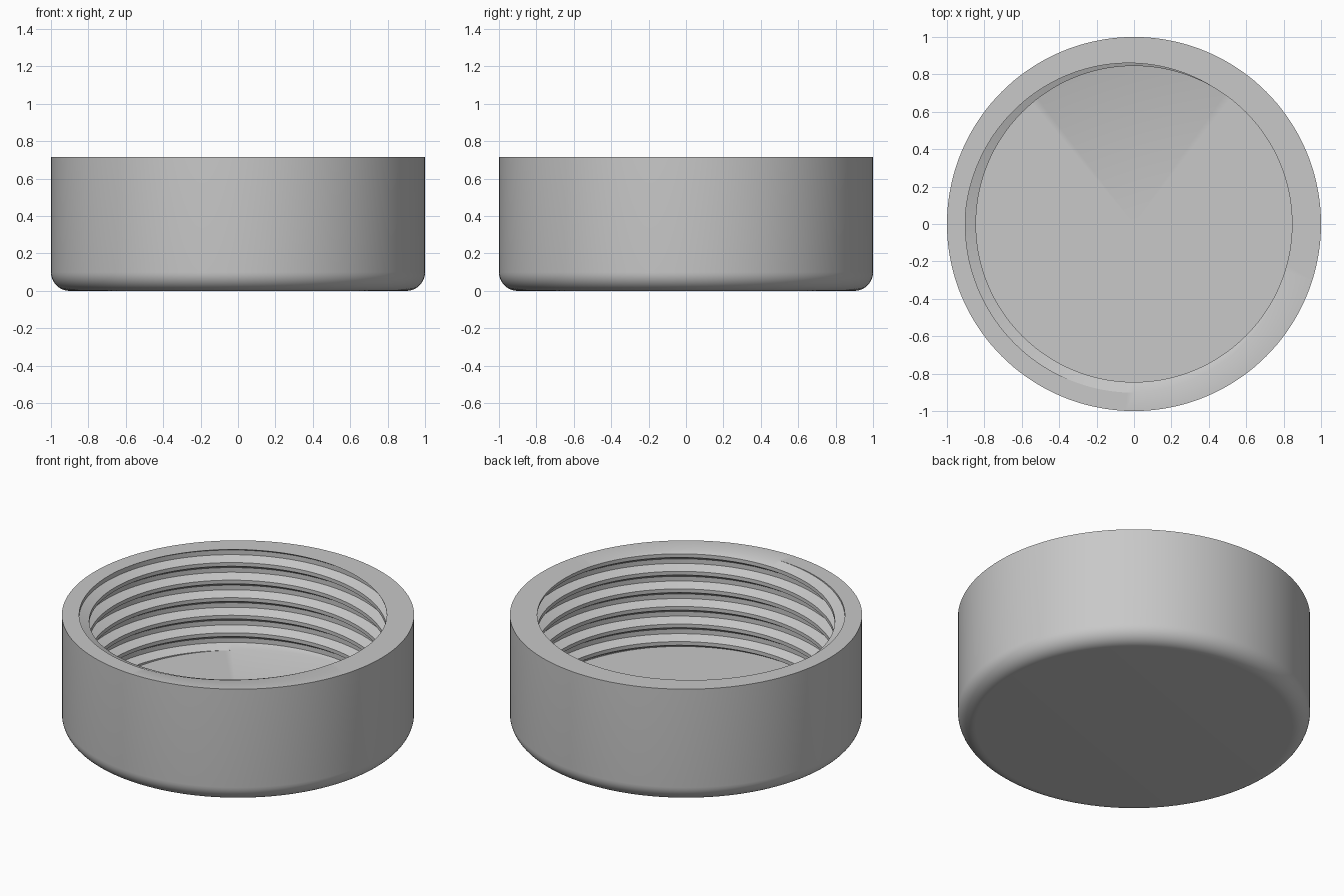
import bpy
import bmesh
from math import sin, cos, radians

if "Cube" in bpy.data.objects:
    bpy.data.objects.remove(bpy.data.objects["Cube"])

HEIGHT, FLOOR, BEVEL = 0.716, 0.10, 0.10
CREST, ROOT = 0.845, 0.902          # thread radii
PITCH, TURNS = 0.11, 7
COLUMNS, BEVEL_STEPS = 144, 10
KNOTS = (60, 175, 270, 345)         # thread phases where the profile bends


def thread_radius(phase):
    """Radius of the trapezoid thread at a phase in degrees."""
    a, b, c, d = KNOTS
    p = phase % 360
    if a < p < b:
        t = (p - a) / (b - a)
    elif b <= p <= c:
        t = 1
    elif c < p < d:
        t = (d - p) / (d - c)
    else:
        t = 0
    return CREST + (ROOT - CREST) * t


def cap_section(angle):
    """(radius, z) points from the underside centre round to the floor centre."""
    pts = [(0, 0)]
    # rounded bottom edge and outer wall
    for i in range(BEVEL_STEPS + 1):
        a = radians(90 * i / BEVEL_STEPS)
        pts.append((1 - BEVEL + BEVEL * sin(a), BEVEL - BEVEL * cos(a)))
    pts.append((1, HEIGHT))
    # threaded bore, clipped by the rim and the floor
    phases = [k + 360 * turn for turn in range(-1, TURNS + 1) for k in KNOTS]
    for phase in phases:
        z = HEIGHT + PITCH * (angle - phase) / 360
        z = min(HEIGHT, max(FLOOR, z))
        pts.append((thread_radius(angle - (z - HEIGHT) * 360 / PITCH), z))
    pts.append((0, FLOOR))
    return pts


# sweep the section round the axis
bm = bmesh.new()
columns = []
for i in range(COLUMNS + 1):
    angle = 360 * i / COLUMNS
    c, s = cos(radians(angle)), sin(radians(angle))
    columns.append([bm.verts.new((r * c, r * s, z)) for r, z in cap_section(angle)])
for left, right in zip(columns, columns[1:]):
    for j in range(len(left) - 1):
        bm.faces.new((left[j], right[j], right[j + 1], left[j + 1]))
bmesh.ops.remove_doubles(bm, verts=bm.verts, dist=0.0001)
bmesh.ops.recalc_face_normals(bm, faces=bm.faces)

mesh = bpy.data.meshes.new("screw_cap")
bm.to_mesh(mesh)
bm.free()
cap = bpy.data.objects.new("screw_cap", mesh)
bpy.context.collection.objects.link(cap)

# plain grey plastic
grey = bpy.data.materials.new("grey_plastic")
grey.use_nodes = True
colour = (0.58, 0.58, 0.58, 1)
grey.diffuse_color = colour
grey.node_tree.nodes["Principled BSDF"].inputs["Base Color"].default_value = colour
mesh.materials.append(grey)

# smooth walls with sharp rim and thread edges
bpy.ops.object.select_all(action="DESELECT")
cap.select_set(True)
bpy.context.view_layer.objects.active = cap
bpy.ops.object.shade_smooth_by_angle(angle=radians(30))
